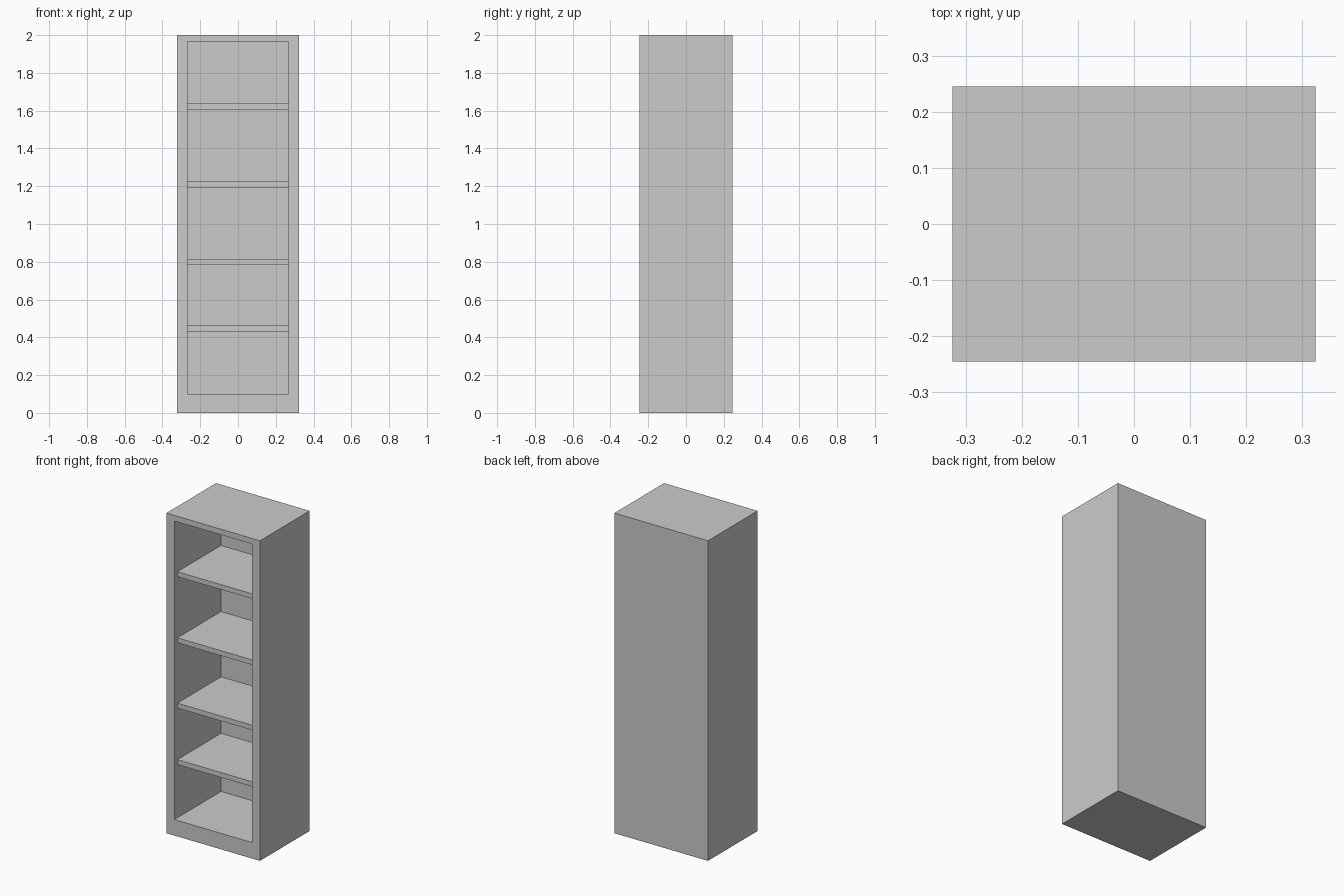
import bpy
import bmesh

if "Cube" in bpy.data.objects:
    bpy.data.objects.remove(bpy.data.objects["Cube"])

HALF_W, HALF_D, HEIGHT = 0.3235, 0.245, 2.0
OPEN_X, OPEN_LOW, OPEN_TOP = 0.268, 0.10, 1.965
BACK_Y = 0.215          # inner face of the back panel
SHELF_FRONT = -0.215    # shelves sit slightly behind the front frame

grey = bpy.data.materials.new("light_grey")
grey.diffuse_color = (0.6, 0.6, 0.6, 1)
grey.use_nodes = True
grey.node_tree.nodes["Principled BSDF"].inputs["Base Color"].default_value = grey.diffuse_color


def box(bm, x0, x1, y0, y1, z0, z1):
    bmesh.ops.create_cube(bm, size=1)
    for v in bm.verts:
        v.co.x = x1 if v.co.x > 0 else x0
        v.co.y = y1 if v.co.y > 0 else y0
        v.co.z = z1 if v.co.z > 0 else z0
    bm.normal_update()


def finish(bm, name):
    bmesh.ops.recalc_face_normals(bm, faces=bm.faces)
    mesh = bpy.data.meshes.new(name)
    bm.to_mesh(mesh)
    bm.free()
    mesh.materials.append(grey)
    obj = bpy.data.objects.new(name, mesh)
    bpy.context.collection.objects.link(obj)
    return obj


# Cabinet case: a block whose front face is inset and pushed back
bm = bmesh.new()
box(bm, -HALF_W, HALF_W, -HALF_D, HALF_D, 0, HEIGHT)
front = min(bm.faces, key=lambda f: f.calc_center_median().y)
bmesh.ops.inset_region(bm, faces=[front], thickness=0.03)
for v in front.verts:
    v.co.x = OPEN_X if v.co.x > 0 else -OPEN_X
    v.co.z = OPEN_TOP if v.co.z > 1 else OPEN_LOW
cavity = bmesh.ops.extrude_discrete_faces(bm, faces=[front])["faces"][0]
for v in cavity.verts:
    v.co.y = BACK_Y
finish(bm, "cabinet_case")

# Shelves inside the opening
for i, z in enumerate((0.432, 0.785, 1.193, 1.606), 1):
    bm = bmesh.new()
    box(bm, -OPEN_X, OPEN_X, SHELF_FRONT, BACK_Y, z, z + 0.031)
    finish(bm, f"shelf_{i}")
